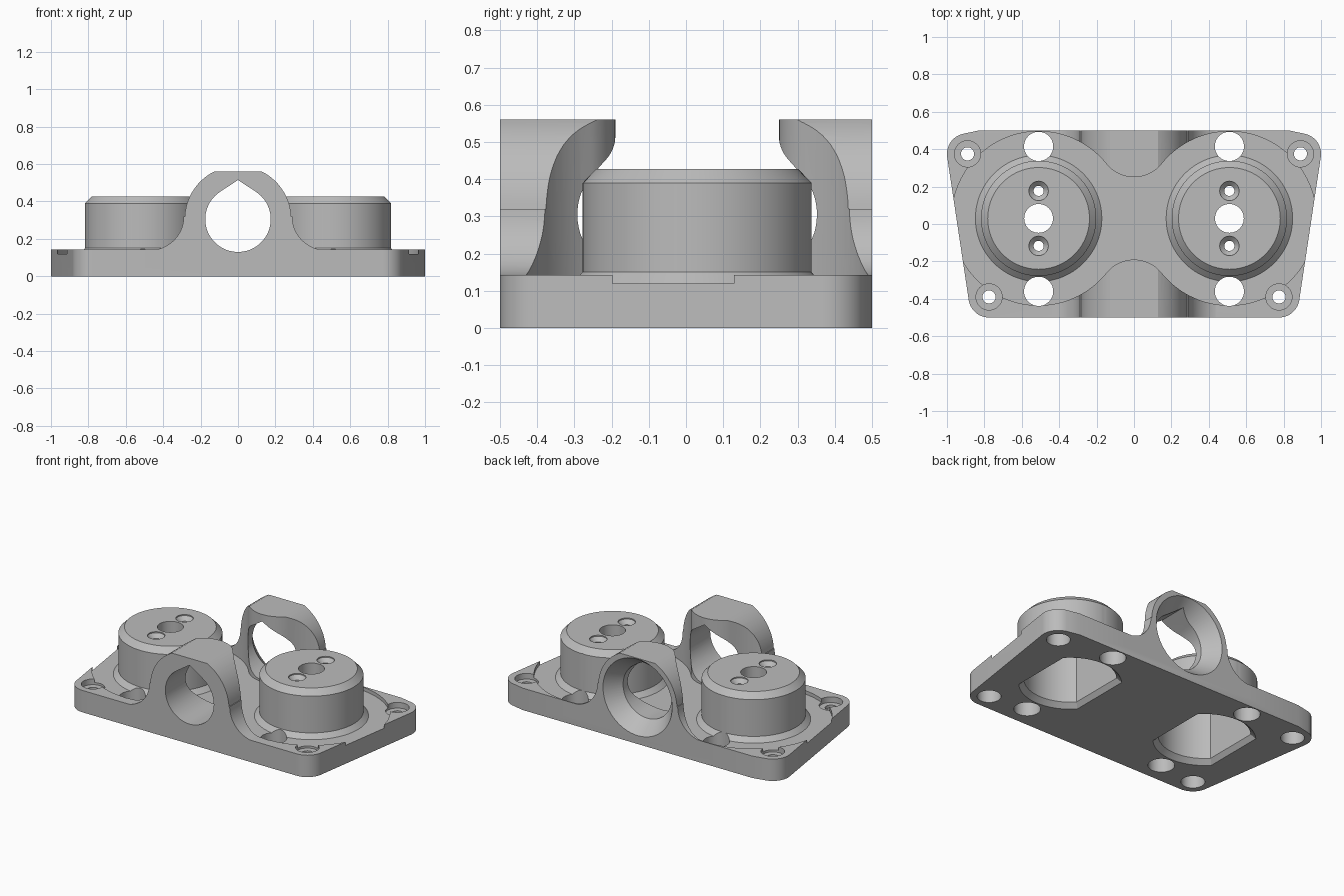
import bpy
import bmesh
from math import acos, cos, degrees, radians, sin

cube = bpy.data.objects.get("Cube")
if cube:
    bpy.data.objects.remove(cube, do_unlink=True)

grey = bpy.data.materials.new("machined grey")
grey.use_nodes = True
GREY = (0.5, 0.5, 0.5, 1)
grey.diffuse_color = GREY
grey.node_tree.nodes["Principled BSDF"].inputs["Base Color"].default_value = GREY


def arc(cx, cy, r, start, end, steps=16):
    angles = [radians(start + (end - start) * i / steps) for i in range(steps + 1)]
    return [(cx + r * cos(a), cy + r * sin(a)) for a in angles]


def circle(cx, cy, r, steps=64):
    return arc(cx, cy, r, 0, 360, steps)[:-1]


def mirrored(half):
    """Close a right-hand half outline with its mirror image."""
    return half + [(-x, y) for x, y in reversed(half) if abs(x) > 1e-5]


def loft(name, sections, axis="Z"):
    """Solid through equal-count outlines, each given as (points, height)."""
    bm = bmesh.new()
    rings = []
    for pts, h in sections:
        rings.append([bm.verts.new((u, v, h) if axis == "Z" else (u, h, v)) for u, v in pts])
    n = len(rings[0])
    for lower, upper in zip(rings, rings[1:]):
        for i in range(n):
            j = (i + 1) % n
            bm.faces.new((lower[i], lower[j], upper[j], upper[i]))
    bm.faces.new(rings[0])
    bm.faces.new(rings[-1])
    bmesh.ops.recalc_face_normals(bm, faces=bm.faces)
    mesh = bpy.data.meshes.new(name)
    bm.to_mesh(mesh)
    bm.free()
    mesh.materials.append(grey)
    obj = bpy.data.objects.new(name, mesh)
    bpy.context.collection.objects.link(obj)
    return obj


def turned(name, x, y, profile, axis="Z", steps=64):
    return loft(name, [(circle(x, y, r, steps), h) for r, h in profile], axis)


def combine(body, tool, operation):
    mod = body.modifiers.new("combine", "BOOLEAN")
    mod.operation = operation
    mod.solver = "EXACT"
    mod.object = tool
    bpy.context.view_layer.objects.active = body
    bpy.ops.object.modifier_apply(modifier=mod.name)
    bpy.data.objects.remove(tool, do_unlink=True)


def cut(body, tool):
    combine(body, tool, "DIFFERENCE")


PLATE_TOP, FLOOR = 0.143, 0.12
BOSS_X, BOSS_Y = 0.51, 0.03
BORE_Z = 0.305

# Tapered base plate with rounded corners
half = (arc(0.775, -0.39, 0.11, -90, -9) + arc(0.89, 0.375, 0.11, -9, 75) + [(0.83, 0.5)])
body = loft("mount_body", [(mirrored(half), 0), (mirrored(half), PLATE_TOP)])

# Flared bridge running front to back, flat on top
flat_angle = degrees(acos((0.56 - BORE_Z) / 0.285))
half = ([(0.47, 0.05)] + arc(0.47, 0.32, 0.18, 270, 180)
        + arc(0, BORE_Z, 0.285, 3, 90 - flat_angle))
bridge = mirrored(half)
combine(body, loft("bridge", [(bridge, -0.5), (bridge, 0.5)], "Y"), "UNION")

# Waisted pocket: two discs joined by tangent fillets, leaving two arches
fillet = 0.188
reach = degrees(acos(BOSS_X / (0.465 + fillet)))
pocket = mirrored(
    arc(0, BOSS_Y - 0.22 - fillet, fillet, 90, reach, 12)
    + arc(BOSS_X, BOSS_Y, 0.465, reach - 180, 180 - reach, 72)[1:]
    + arc(0, BOSS_Y + 0.22 + fillet, fillet, -reach, -90, 12)[1:])
cut(body, loft("pocket", [(pocket, FLOOR), (pocket, 0.8)]))

# Teardrop bore through both arches, with a funnel at the back
tangent = degrees(acos(0.175 / 0.21))
bore = arc(0, BORE_Z, 0.175, 90 + tangent, 450 - tangent, 56) + [(0, BORE_Z + 0.21)]
cut(body, loft("bore", [(bore, -0.6), (bore, 0.6)], "Y"))
cut(body, turned("funnel", 0, BORE_Z, [(0.17, 0.393), (0.265, 0.52)], "Y"))


def double_flat(x, r, flat):
    a = degrees(acos(flat / r))
    return arc(x, BOSS_Y, r, a, 180 - a, 24) + arc(x, BOSS_Y, r, 180 + a, 360 - a, 24)


for x in (-BOSS_X, BOSS_X):
    # Round boss with sloped foot and chamfered top
    combine(body, turned("boss", x, BOSS_Y,
                         [(0.338, 0.08), (0.338, FLOOR), (0.308, 0.15),
                          (0.308, 0.39), (0.272, 0.427)], steps=96), "UNION")
    # Underside cavity with two flats and a chamfered mouth
    cut(body, loft("cavity", [(double_flat(x, 0.31, 0.23), -0.01),
                              (double_flat(x, 0.27, 0.2), 0.03),
                              (double_flat(x, 0.27, 0.2), 0.34)]))
    # Centre hole and the two countersunk screw holes
    cut(body, turned("centre_hole", x, BOSS_Y, [(0.077, 0.3), (0.077, 0.5)], steps=48))
    for dy in (-0.147, 0.147):
        cut(body, turned("screw_hole", x, BOSS_Y + dy,
                         [(0.027, 0.3), (0.027, 0.395), (0.052, 0.42), (0.052, 0.5)], steps=32))
    # Plate holes in front of and behind the boss
    for y in (-0.36, 0.415):
        cut(body, turned("plate_hole", x, y, [(0.078, -0.1), (0.078, 0.8)], steps=48))

# Corner fixing holes, recessed above and below
for side in (-1, 1):
    for x, y in ((0.775, -0.39), (0.89, 0.375)):
        cut(body, turned("corner_hole", side * x, y,
                         [(0.07, -0.1), (0.07, 0.085), (0.035, 0.086),
                          (0.035, 0.105), (0.07, 0.106), (0.07, 0.2)], steps=40))

bpy.ops.object.select_all(action="DESELECT")
body.select_set(True)
bpy.context.view_layer.objects.active = body
bpy.ops.object.shade_smooth_by_angle(angle=radians(25))
